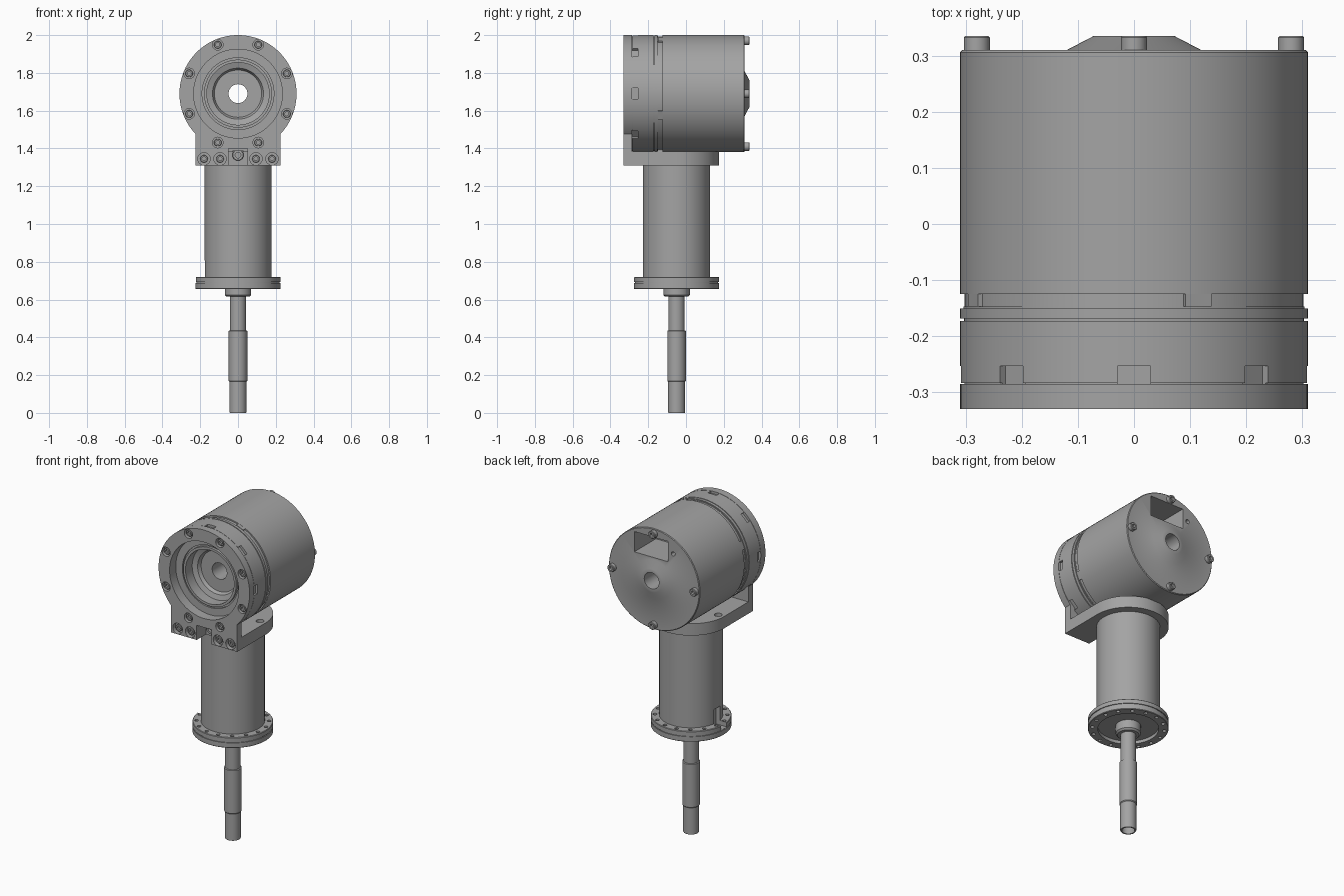
import bpy, bmesh, math
from mathutils import Vector, Matrix

if "Cube" in bpy.data.objects:
    bpy.data.objects.remove(bpy.data.objects["Cube"])

GREY = (0.37, 0.37, 0.37, 1)
metal = bpy.data.materials.new("plain_grey_metal")
metal.use_nodes = True
metal.diffuse_color = GREY
bsdf = metal.node_tree.nodes["Principled BSDF"]
bsdf.inputs["Base Color"].default_value = GREY
bsdf.inputs["Roughness"].default_value = 0.6

X, Y, Z = Vector((1, 0, 0)), Vector((0, 1, 0)), Vector((0, 0, 1))
HUB = Vector((0, 0, 1.69))       # drum axis runs along y through here
POST = Vector((0, -0.05, 0))     # column axis runs along z through here
R = 0.31
parts = []


def finish(name, bm):
    bmesh.ops.recalc_face_normals(bm, faces=bm.faces)
    mesh = bpy.data.meshes.new(name)
    bm.to_mesh(mesh)
    bm.free()
    mesh.materials.append(metal)
    ob = bpy.data.objects.new(name, mesh)
    bpy.context.collection.objects.link(ob)
    parts.append(ob)
    return ob


def lathe(name, profile, axis, origin, closed=False, steps=96):
    """Spin (radius, height) points around an axis."""
    bm = bmesh.new()
    vs = [bm.verts.new(origin + X * r + axis * h) for r, h in profile]
    es = [bm.edges.new(p) for p in zip(vs, vs[1:])]
    if closed:
        es.append(bm.edges.new((vs[-1], vs[0])))
    bmesh.ops.spin(bm, geom=vs + es, cent=origin, axis=axis,
                   angle=math.tau, steps=steps, use_merge=True)
    bmesh.ops.remove_doubles(bm, verts=bm.verts, dist=1e-5)
    return finish(name, bm)


def extrude(name, outline, depth):
    """Solid from a flat outline pushed along a vector."""
    bm = bmesh.new()
    face = bm.faces.new([bm.verts.new(p) for p in outline])
    new = bmesh.ops.extrude_face_region(bm, geom=[face])["geom"]
    bmesh.ops.translate(bm, vec=depth, verts=[v for v in new if isinstance(v, bmesh.types.BMVert)])
    return finish(name, bm)


def add_cyl(bm, center, r, depth, axis, seg=24):
    m = Matrix.Translation(center) @ axis.to_track_quat('Z', 'Y').to_matrix().to_4x4()
    bmesh.ops.create_cone(bm, cap_ends=True, segments=seg, radius1=r, radius2=r,
                          depth=depth, matrix=m)


def add_box(bm, center, size, rot=Matrix()):
    m = Matrix.Translation(center) @ rot @ Matrix.Diagonal((*size, 1))
    bmesh.ops.create_cube(bm, size=1, matrix=m)


def cut(ob, bm):
    """Subtract the cutter mesh and bake the result."""
    cutter = finish("cutter", bm)
    parts.remove(cutter)
    cutter.hide_render = True
    mod = ob.modifiers.new("cut", 'BOOLEAN')
    mod.operation, mod.solver, mod.object = 'DIFFERENCE', 'EXACT', cutter
    bpy.context.view_layer.update()
    baked = bpy.data.meshes.new_from_object(
        ob.evaluated_get(bpy.context.evaluated_depsgraph_get()))
    ob.modifiers.clear()
    ob.data = baked
    bpy.data.objects.remove(cutter)


def screw(name, pos, axis, r=0.021, h=0.02):
    lathe(name, [(0, h * 0.4), (r * 0.5, h * 0.4), (r * 0.5, h), (r * 0.9, h),
                 (r, h * 0.9), (r, -0.003), (0, -0.003)], axis, pos, steps=18)


def around(r, deg):
    """Point on the drum circle, angle measured from the top towards +x."""
    a = math.radians(deg)
    return HUB + X * r * math.sin(a) + Z * r * math.cos(a)


# Drum housing with grooves, front socket, back cone and through bore
drum = lathe("drum_housing", [
    (0.235, -0.288), (0.304, -0.288), (0.304, -0.283), (R, -0.283), (R, -0.173),
    (0.303, -0.173), (0.303, -0.168), (R, -0.168), (R, -0.151), (0.304, -0.151),
    (0.304, -0.147), (0.302, -0.147), (0.302, -0.125), (R, -0.125), (R, 0.306),
    (0.306, 0.31), (0.12, 0.31), (0.072, 0.335), (0.05, 0.335), (0.05, -0.18),
    (0.125, -0.18), (0.135, -0.2), (0.165, -0.21), (0.165, -0.275), (0.18, -0.275),
    (0.18, -0.26), (0.19, -0.26), (0.19, -0.27), (0.235, -0.27)], Y, HUB, closed=True)
bm = bmesh.new()
for k in range(8):
    add_box(bm, around(R, 45 * k) + Y * -0.269, (0.058, 0.032, 0.03),
            Matrix.Rotation(math.radians(45 * k), 4, 'Y'))
add_box(bm, HUB + Vector((0.02, 0.25, 0.195)), (0.23, 0.3, 0.125))
add_cyl(bm, HUB + Vector((-0.13, 0.31, 0.19)), 0.013, 0.06, Y)
cut(drum, bm)

# Bridges across the slotted band
bm = bmesh.new()
for k in range(4):
    deg = 21.8 + 90 * k
    add_box(bm, around(R - 0.007, deg) + Y * -0.136, (0.05, 0.022, 0.012),
            Matrix.Rotation(math.radians(deg), 4, 'Y'))
finish("band_bridges", bm)

# Back cover screws
for k in range(4):
    screw("back_screw", around(0.28, 90 * k) + Y * 0.31, Y, 0.023, 0.025)

# Front plate: round ring that runs down into a square tab
W, FOOT, FRONT = 0.225, 1.31, -0.33
reach = 180 - math.degrees(math.asin(W / R))
outline = [around(R, -reach + 2 * reach * i / 80) for i in range(81)]
outline += [Vector((W, 0, FOOT)), Vector((-W, 0, FOOT))]
plate = extrude("front_plate", [p + Y * FRONT for p in outline], Y * 0.045)
ring_spots = [around(0.28, 22.5 + 45 * k) for k in range(8)]
tab_spots = [Vector((x, 0, 1.345)) for x in (-0.18, -0.095, 0.095, 0.18)]
bm = bmesh.new()
add_cyl(bm, HUB + Y * -0.3, 0.235, 0.2, Y, 96)
for p in ring_spots:
    add_cyl(bm, p + Y * FRONT, 0.028, 0.05, Y)
for p in tab_spots:
    add_cyl(bm, p + Y * FRONT, 0.033, 0.05, Y)
add_box(bm, Vector((0, FRONT, 1.33)), (0.1, 0.2, 0.14))
cut(plate, bm)
for p in ring_spots + tab_spots:
    screw("front_screw", p + Y * (FRONT + 0.025), -Y, 0.02, 0.018)

# Bracket shelf under the drum, rounded at the back
outline = [POST + Z * FOOT + X * W * math.cos(a) + Y * W * math.sin(a)
           for a in (math.pi * i / 48 for i in range(49))]
outline += [Vector((-W, -0.286, FOOT)), Vector((W, -0.286, FOOT))]
shelf = extrude("bracket_shelf", outline, Z * 0.073)
bm = bmesh.new()
add_box(bm, Vector((0, -0.29, 1.34)), (0.1, 0.1, 0.2))
for x in (-1, 1):
    add_cyl(bm, POST + Vector((0.185 * x, 0, 1.39)), 0.022, 0.07, Z)
cut(shelf, bm)
screw("notch_screw", Vector((0, -0.24, 1.365)), -Y, 0.03, 0.03)

# Column with the split flange at its foot
column = lathe("column_and_flange", [
    (0, 1.312), (0.178, 1.312), (0.178, 0.72), (0.222, 0.72), (W, 0.717), (W, 0.692),
    (0.22, 0.692), (0.22, 0.687), (W, 0.687), (W, 0.658), (0.222, 0.655),
    (0.17, 0.655), (0.17, 0.675), (0, 0.675)], Z, POST)
bm = bmesh.new()
for k in range(16):
    a = math.radians(22.5 * k + 11.25)
    add_cyl(bm, POST + Vector((0.202 * math.cos(a), 0.202 * math.sin(a), 0.69)),
            0.011, 0.1, Z, 12)
cut(column, bm)
bm = bmesh.new()
add_box(bm, POST + Vector((-0.2, 0, 0.75)), (0.1, 0.055, 0.116))
cut(column, bm)

# Collar and hollow stepped shaft
lathe("shaft_collar", [(0, 0.68), (0.07, 0.68), (0.07, 0.625), (0.06, 0.615),
                       (0, 0.615)], Z, POST, steps=64)
lathe("stepped_shaft", [
    (0, 0.63), (0.043, 0.63), (0.043, 0.437), (0.049, 0.434), (0.049, 0.17),
    (0.045, 0.165), (0.045, 0.003), (0.043, 0), (0.036, 0), (0.036, 0.3), (0, 0.3)],
    Z, POST, steps=64)

# Smooth curved walls, keep edges crisp
bpy.ops.object.select_all(action='DESELECT')
for ob in parts:
    ob.select_set(True)
bpy.context.view_layer.objects.active = drum
bpy.ops.object.shade_smooth_by_angle(angle=math.radians(30))
